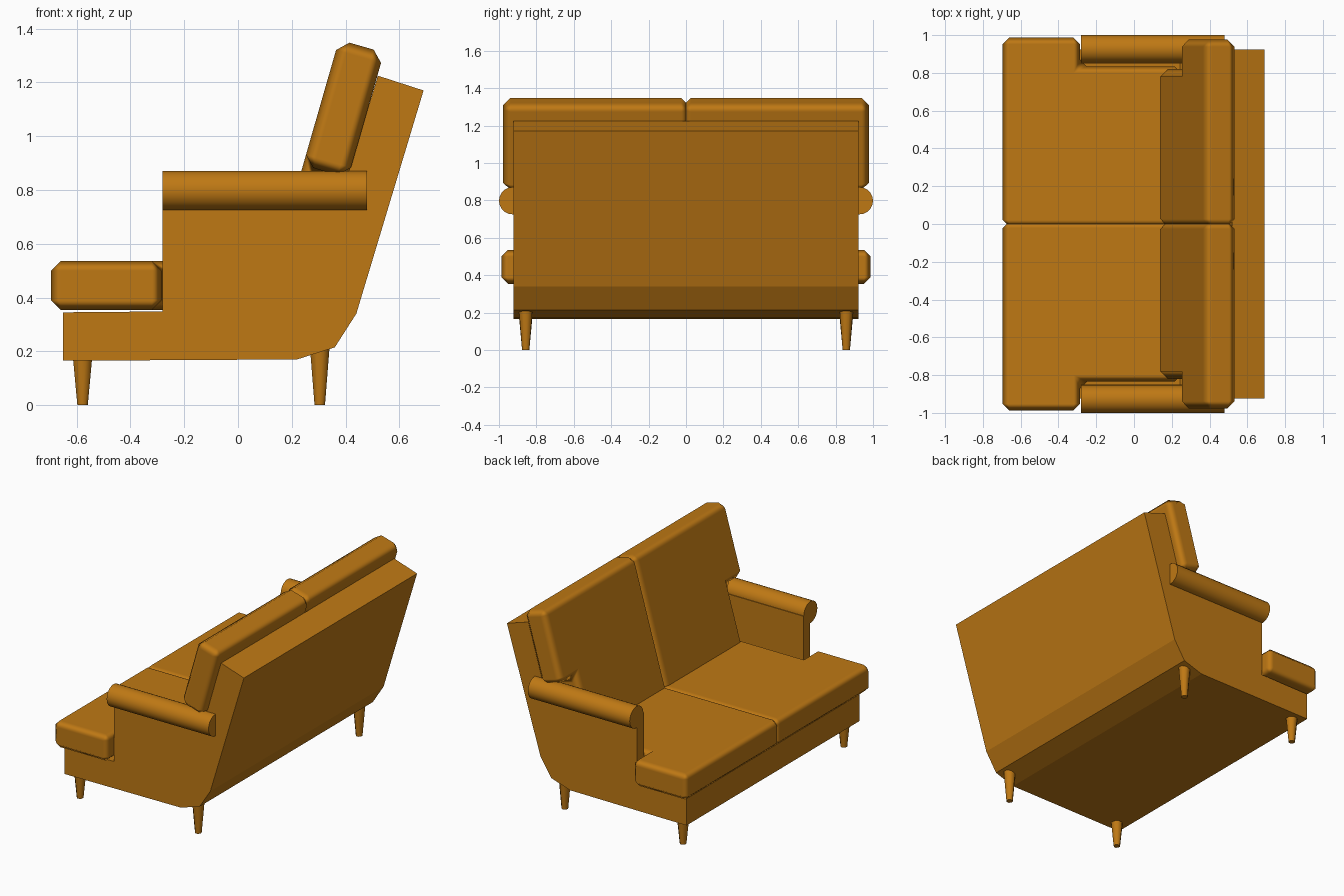
import bpy, bmesh, math
from mathutils import Vector, Matrix

if "Cube" in bpy.data.objects:
    bpy.data.objects.remove(bpy.data.objects["Cube"])

mat = bpy.data.materials.new("brown_fabric")
mat.diffuse_color = (0.52, 0.19, 0.007, 1)
mat.use_nodes = True
mat.node_tree.nodes["Principled BSDF"].inputs["Base Color"].default_value = mat.diffuse_color


def finish(name, bm, bevel=0, mirror=True, smooth_angle=None):
    bmesh.ops.recalc_face_normals(bm, faces=bm.faces[:])
    me = bpy.data.meshes.new(name)
    bm.to_mesh(me)
    bm.free()
    me.materials.append(mat)
    ob = bpy.data.objects.new(name, me)
    bpy.context.collection.objects.link(ob)
    if smooth_angle:
        me.shade_smooth()
        me.set_sharp_from_angle(angle=math.radians(smooth_angle))
    if bevel:
        me.shade_smooth()
        b = ob.modifiers.new("bevel", 'BEVEL')
        b.width = bevel
        b.segments = 1
        b.limit_method = 'ANGLE'
        b.harden_normals = True
    if mirror:
        m = ob.modifiers.new("mirror", 'MIRROR')
        m.use_axis = (False, True, False)
        m.use_mirror_merge = False
    return ob


def prism(name, points, extrude, **kw):
    bm = bmesh.new()
    face = bm.faces.new([bm.verts.new(p) for p in points])
    out = bmesh.ops.extrude_face_region(bm, geom=[face], use_keep_orig=True)
    verts = [v for v in out["geom"] if isinstance(v, bmesh.types.BMVert)]
    bmesh.ops.translate(bm, verts=verts, vec=Vector(extrude))
    return finish(name, bm, **kw)


# frame: seat base and leaning back in one profile
frame = [(-0.65, 0.165), (0.22, 0.17), (0.36, 0.215), (0.44, 0.34),
         (0.69, 1.17), (0.52, 1.225), (0.262, 0.375), (0.243, 0.353), (-0.65, 0.345)]
prism("frame", [(x, -0.923, z) for x, z in frame], (0, 1.846, 0), mirror=False)

# arm side panels, meeting the frame along the back slope
panel = [(-0.28, 0.347), (0.243, 0.353), (0.262, 0.375), (0.391, 0.80), (-0.28, 0.80)]
prism("arm_panel", [(x, 0.85, z) for x, z in panel], (0, 0.073, 0))

# rolled arm tops
ring = [2 * math.pi * i / 20 for i in range(20)]
prism("arm_roll", [(-0.28, 0.927 + 0.073 * math.cos(a), 0.798 + 0.073 * math.sin(a))
                   for a in ring], (0.76, 0, 0), smooth_angle=30)

# T-shaped seat cushions
seat = [(-0.695, -0.014), (0.25, -0.014), (0.25, 0.835), (-0.285, 0.835),
        (-0.285, 0.987), (-0.695, 0.987)]
prism("seat_cushion", [(x, y, 0.354) for x, y in seat], (0, 0, 0.181), bevel=0.035)

# T-shaped back cushions, leaning with the frame
up = Vector((0.276, 0, 0.961))
back = Vector((0.961, 0, -0.276))
outline = [(-0.014, 0.52), (0.82, 0.52), (0.82, 0.925), (0.978, 0.925),
           (0.978, 1.41), (-0.014, 1.41)]
prism("back_cushion", [up * u + back * -0.014 + Vector((0, y, 0)) for y, u in outline],
      back * 0.174, bevel=0.04)

# tapered legs
for name, x, top in (("front_leg", -0.578, 0.18), ("back_leg", 0.304, 0.21)):
    bm = bmesh.new()
    rot = Matrix.Rotation(math.pi / 8, 4, 'Z')
    bmesh.ops.create_cone(bm, cap_ends=True, segments=8, radius1=0.021, radius2=0.039,
                          depth=top, matrix=Matrix.Translation((x, 0.857, top / 2)) @ rot)
    finish(name, bm, smooth_angle=50)
